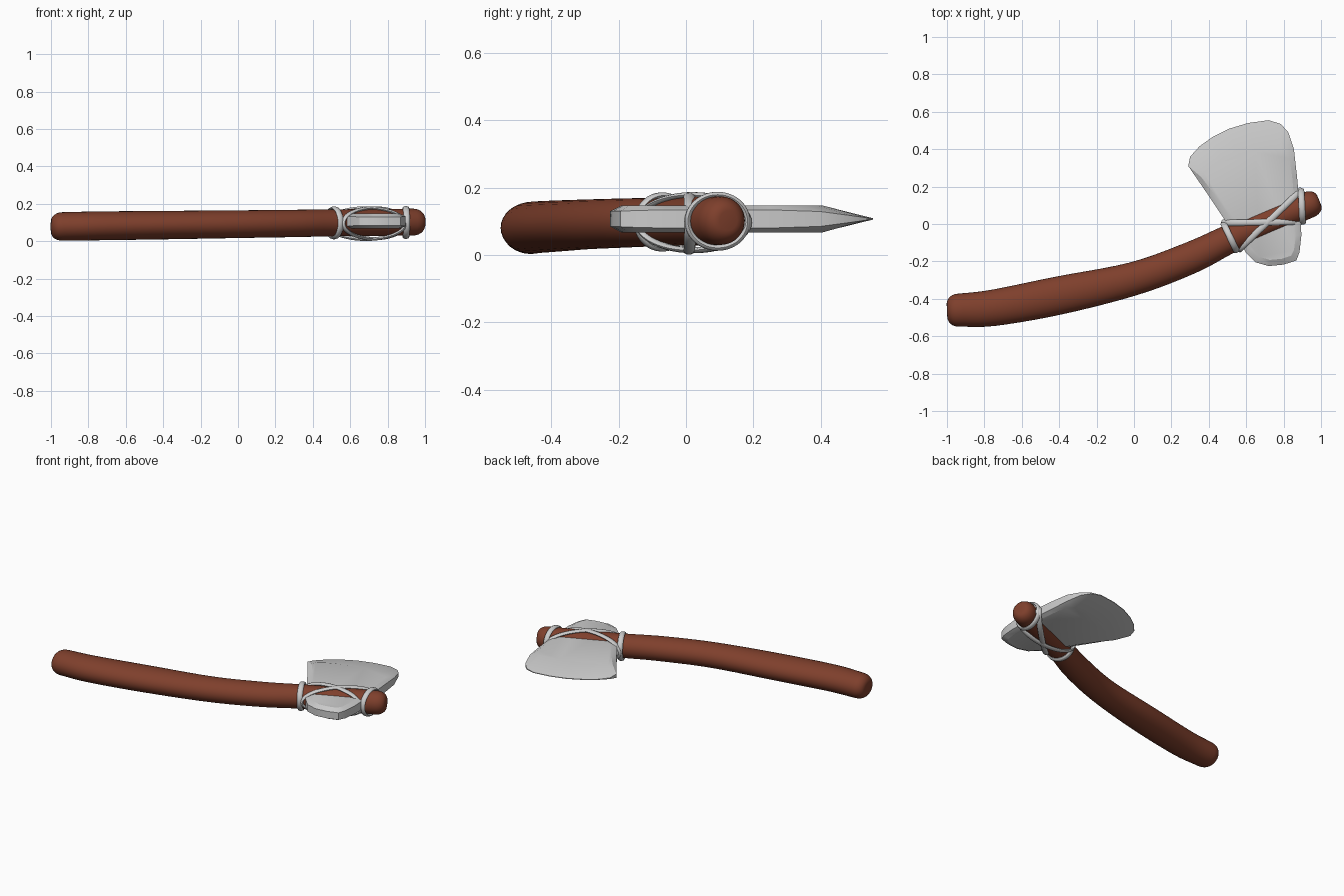
import bpy, bmesh, math
from mathutils import Vector

if "Cube" in bpy.data.objects:
    bpy.data.objects.remove(bpy.data.objects["Cube"])


def make_object(name, bm, angle):
    bmesh.ops.recalc_face_normals(bm, faces=bm.faces)
    mesh = bpy.data.meshes.new(name)
    bm.to_mesh(mesh)
    bm.free()
    ob = bpy.data.objects.new(name, mesh)
    bpy.context.collection.objects.link(ob)
    bpy.ops.object.select_all(action='DESELECT')
    ob.select_set(True)
    bpy.context.view_layer.objects.active = ob
    bpy.ops.object.shade_smooth_by_angle(angle=math.radians(angle))
    return ob


def loft(rings, closed=False):
    bm = bmesh.new()
    vs = [[bm.verts.new(p) for p in ring] for ring in rings]
    n = len(vs[0])
    pairs = list(zip(vs, vs[1:])) + ([(vs[-1], vs[0])] if closed else [])
    for a, b in pairs:
        for i in range(n):
            j = (i + 1) % n
            bm.faces.new((a[i], a[j], b[j], b[i]))
    if not closed:
        bm.faces.new(vs[0])
        bm.faces.new(vs[-1])
    return bm


def spline(pts, steps):
    # Catmull-Rom through tuples of any length
    p = [[2 * a - b for a, b in zip(pts[0], pts[1])]] + list(pts)
    p.append([2 * a - b for a, b in zip(pts[-1], pts[-2])])
    out = []
    for k in range(1, len(p) - 2):
        for s in range(steps):
            t = s / steps
            out.append([0.5 * (2 * b + (c - a) * t + (2 * a - 5 * b + 4 * c - d) * t * t
                               + (3 * b - a - 3 * c + d) * t ** 3)
                        for a, b, c, d in zip(*p[k - 1:k + 3])])
    out.append(list(pts[-1]))
    return out


# Handle: x, y, z, half width, half height along the bent centre line
stations = spline([(-.94, -.461, .079, .088, .076), (-.75, -.448, .082, .097, .077),
                   (-.4, -.382, .086, .102, .076), (0, -.292, .091, .089, .074),
                   (.3, -.182, .095, .085, .073), (.5, -.085, .098, .077, .072),
                   (.7, .005, .1, .074, .072), (.935, .103, .102, .071, .072)], 5)


def oval(centre, tangent, w, h):
    side = Vector((-tangent.y, tangent.x, 0)).normalized()
    return [centre + side * w * math.cos(a) + Vector((0, 0, h * math.sin(a)))
            for a in (math.tau * i / 32 for i in range(32))]


def end_cap(st, direction):
    rings = []
    for k in range(1, 7):
        a = math.pi / 2 * k / 6
        f = .4 + .6 * math.cos(a)
        rings.append(oval(Vector(st[:3]) + direction * .06 * math.sin(a),
                          direction, st[3] * f, st[4] * f))
    return rings


rings = []
for i, st in enumerate(stations):
    a = Vector(stations[max(i - 1, 0)][:3])
    b = Vector(stations[min(i + 1, len(stations) - 1)][:3])
    tan = (b - a).normalized()
    if i == 0:
        # opposite direction flips the side vector, so mirror widths
        for r in reversed(end_cap((*st[:3], -st[3], st[4]), -tan)):
            rings.append(r)
    rings.append(oval(Vector(st[:3]), tan, st[3], st[4]))
rings += end_cap(stations[-1], tan)
handle = make_object("handle", loft(rings), 40)
wood = bpy.data.materials.new("wood")
wood.diffuse_color = (.21, .05, .025, 1)
wood.use_nodes = True
wood.node_tree.nodes["Principled BSDF"].inputs["Base Color"].default_value = wood.diffuse_color
handle.data.materials.append(wood)

# Stone blade: rim x, y, rim half thickness, then inner x, y of the flat face
outline = [(.29, .31, .012, .36, .25), (.30, .36, .004, .37, .28), (.35, .415, .002, .42, .31),
           (.42, .465, .002, .48, .335), (.51, .51, .002, .56, .36), (.61, .54, .002, .65, .385),
           (.72, .555, .002, .73, .40), (.785, .535, .004, .785, .405), (.825, .49, .01, .81, .39),
           (.855, .40, .022, .832, .35), (.872, .25, .027, .847, .24), (.89, .05, .027, .862, .05),
           (.895, -.06, .027, .866, -.06), (.885, -.15, .025, .855, -.14),
           (.868, -.195, .023, .84, -.17), (.80, -.217, .023, .79, -.186),
           (.72, -.225, .023, .725, -.192), (.65, -.205, .023, .67, -.175),
           (.60, -.155, .025, .63, -.135), (.50, 0, .027, .53, .015), (.40, .15, .025, .43, .16)]
zc = .107
blade = loft([[(ix, iy, zc - .04) for x, y, t, ix, iy in outline],
              [(x, y, zc - t) for x, y, t, ix, iy in outline],
              [(x, y, zc + t) for x, y, t, ix, iy in outline],
              [(ix, iy, zc + .04) for x, y, t, ix, iy in outline]])
make_object("stone_blade", blade, 25)


# Lashing loops: flat cord around an upright ellipse between two plan points
def lashing(name, p, q, height, z):
    p, q = Vector((*p, z)), Vector((*q, z))
    centre, along = (p + q) / 2, (q - p) / 2
    length = along.length
    along.normalize()
    across = Vector((-along.y, along.x, 0))
    up = Vector((0, 0, 1))
    rings = []
    for i in range(48):
        a = math.tau * i / 48
        c, s = math.cos(a), math.sin(a)
        pos = centre + along * length * c + up * height * s
        normal = (along * c / length + up * s / height).normalized()
        rings.append([pos + across * .017 * math.cos(b) + normal * .009 * math.sin(b)
                      for b in (math.tau * j / 10 for j in range(10))])
    make_object(name, loft(rings, True), 60)


lashing("lashing_lower", (.478, .004), (.549, -.145), .079, .098)
lashing("lashing_upper", (.893, .182), (.902, .005), .079, .1)
lashing("lashing_straight", (.475, .006), (.895, .012), .084, .094)
lashing("lashing_diagonal", (.56, -.138), (.895, .182), .082, .096)
